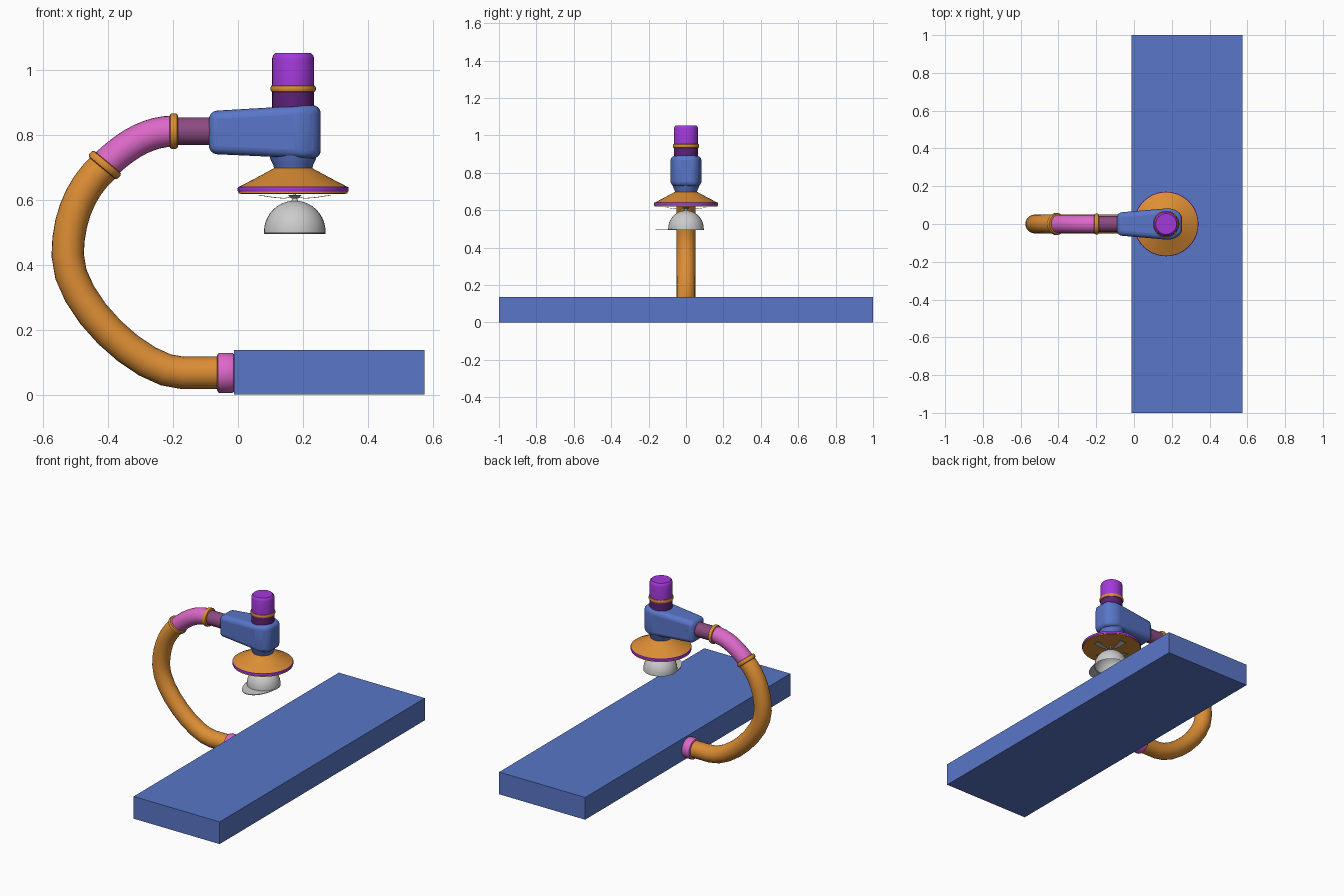
import bpy, bmesh, math
from mathutils import Vector

if "Cube" in bpy.data.objects:
    bpy.data.objects.remove(bpy.data.objects["Cube"])

COL = {"blue": (0.10, 0.18, 0.58), "orange": (0.72, 0.27, 0.035), "pink": (0.72, 0.14, 0.58),
       "mauve": (0.26, 0.07, 0.22), "violet": (0.36, 0.04, 0.70), "plum": (0.11, 0.015, 0.19)}
MATS = {}
for key, c in COL.items():
    MATS[key] = bpy.data.materials.new(key)
    MATS[key].diffuse_color = (*c, 1)


def finish(name, bm, color=None, smooth=True):
    bmesh.ops.recalc_face_normals(bm, faces=bm.faces)
    me = bpy.data.meshes.new(name)
    bm.to_mesh(me)
    bm.free()
    ob = bpy.data.objects.new(name, me)
    bpy.context.collection.objects.link(ob)
    if color:
        me.materials.append(MATS[color])
    if smooth:
        bpy.ops.object.select_all(action='DESELECT')
        bpy.context.view_layer.objects.active = ob
        ob.select_set(True)
        bpy.ops.object.shade_smooth_by_angle(angle=math.radians(35))
    return ob


def loft(bm, rings, caps=(True, True)):
    vs = [[bm.verts.new(p) for p in r] for r in rings]
    n = len(vs[0])
    for a, b in zip(vs, vs[1:]):
        for i in range(n):
            bm.faces.new((a[i], a[(i + 1) % n], b[(i + 1) % n], b[i]))
    if caps[0]:
        bm.faces.new(vs[0])
    if caps[1]:
        bm.faces.new(vs[-1])


def ring(center, direction, r, n):
    # all axes lie in the xz plane, so y is always a valid side vector
    u = Vector((0, 1, 0))
    w = Vector(direction).normalized().cross(u)
    return [Vector(center) + r * (math.cos(t) * u + math.sin(t) * w)
            for t in (2 * math.pi * i / n for i in range(n))]


def lathe(name, profile, loc, axis, color=None, n=32, caps=(True, True)):
    """profile: (radius, distance along axis)"""
    d = Vector(axis).normalized()
    bm = bmesh.new()
    loft(bm, [ring(Vector(loc) + d * h, d, r, n) for r, h in profile], caps)
    return finish(name, bm, color)


def tube(name, pts, r, color, n=24):
    pts = [Vector((x, 0, z)) for x, z in pts]
    bm = bmesh.new()
    rings = []
    for i, p in enumerate(pts):
        d = pts[min(i + 1, len(pts) - 1)] - pts[max(i - 1, 0)]
        rings.append(ring(p, d, r, n))
    loft(bm, rings)
    return finish(name, bm, color)


def bezier(a, b, c, d, n):
    out = []
    for i in range(n + 1):
        t = i / n
        s = 1 - t
        out.append(tuple(s**3 * a[k] + 3 * s * s * t * b[k] + 3 * s * t * t * c[k] + t**3 * d[k]
                         for k in (0, 1)))
    return out


def rounded(r, h, b=0.008):
    return [(r - b, 0), (r - b * .3, b * .3), (r, b), (r, h - b), (r - b * .3, h - b * .3), (r - b, h)]


# base slab
bm = bmesh.new()
loft(bm, [[(x, -1, 0), (x, 1, 0), (x, 1, .137), (x, -1, .137)] for x in (-.012, .575)])
finish("base_slab", bm, "blue", smooth=False)

# curved arm
lathe("base_collar", rounded(.062, .053), (-.064, 0, .067), (1, 0, 0), "pink")
arm = [(-.05, .067)] + bezier((-.17, .067), (-.30, .067), (-.525, .28), (-.525, .43), 8)
arm += bezier((-.525, .43), (-.525, .55), (-.48, .645), (-.41, .705), 7)[1:]
tube("lower_arm", arm, .05, "orange")
tube("upper_arm", bezier((-.415, .703), (-.36, .755), (-.29, .812), (-.198, .812), 10), .048, "pink")
tube("arm_sleeve", [(-.2, .812), (-.07, .812)], .043, "mauve")
lathe("arm_ring_upper", rounded(.055, .026), (-.211, 0, .812), (1, 0, 0), "orange")
lathe("arm_ring_lower", rounded(.058, .026), (-.419, 0, .698), (.64, 0, .77), "orange")

# head housing with rounded edges
bm = bmesh.new()
loft(bm, [[(x, -w, lo), (x, w, lo), (x, w, hi), (x, -w, hi)] for x, w, lo, hi in
          ((-.09, .06, .742, .874), (.20, .085, .729, .891), (.255, .052, .727, .893))])
head = finish("head_housing", bm, "blue")
bev = head.modifiers.new("round", 'BEVEL')
bev.width, bev.segments = .026, 4

# motor on top
X = .17
lathe("motor_lower", [(.065, .86), (.065, .945)], (X, 0, 0), (0, 0, 1), "plum")
lathe("motor_ring", rounded(.07, .022), (X, 0, .932), (0, 0, 1), "orange")
lathe("motor_cap", [(.065, .95), (.065, 1.035), (.062, 1.046), (.055, 1.053)], (X, 0, 0), (0, 0, 1), "violet")

# neck and lamp dish
lathe("neck", [(.074, .745), (.07, .725), (.062, .71), (.058, .695)], (X, 0, 0), (0, 0, 1), "blue")
lathe("dish", [(.055, .70), (.07, .692), (.12, .665), (.168, .64), (.168, .62), (.16, .619), (.05, .632)],
      (X, 0, 0), (0, 0, 1), "orange", 48)
lathe("dish_rim", rounded(.171, .016, .004), (X, 0, .625), (0, 0, 1), "violet", 48, (False, False))

# stem and four thin blades
X = .175
lathe("stem", [(.004, .632), (.004, .61), (.012, .595)], (X, 0, 0), (0, 0, 1), None, 12)
bm = bmesh.new()
for k in range(4):
    a = k * math.pi / 2
    c, s = math.cos(a), math.sin(a)
    rows = [[(X + c * r - s * w, s * r + c * w, z) for w, z in
             ((-h, z0), (h, z0), (h, z0 + .002), (-h, z0 + .002))]
            for r, h, z0 in ((.002, .003, .612), (.03, .008, .604), (.065, .014, .607), (.112, .02, .614))]
    loft(bm, rows)
finish("blades", bm)

# hollow cap with a flat brim towards the front
R = .095
prof = [(R, .495), (R, .502)]
prof += [(R * math.cos(t), .502 + .096 * math.sin(t)) for t in (i * math.pi / 20 for i in range(1, 10))]
lathe("cap_dome", prof + [(.004, .598)], (X, 0, 0), (0, 0, 1), None, 32, (False, True))
bm = bmesh.new()
rows = []
for i in range(17):
    t = math.pi * (.03 + .94 * i / 16)
    x, y = X + .094 * math.cos(t), math.sin(t)
    rows.append([(x, -.092 * y, .496), (x, -.163 * y, .496), (x, -.163 * y, .5), (x, -.092 * y, .5)])
loft(bm, rows)
finish("cap_brim", bm)

for m in bpy.data.materials:
    if m.users and not m.is_grease_pencil:
        m.use_nodes = True
        m.node_tree.nodes["Principled BSDF"].inputs["Base Color"].default_value = m.diffuse_color
